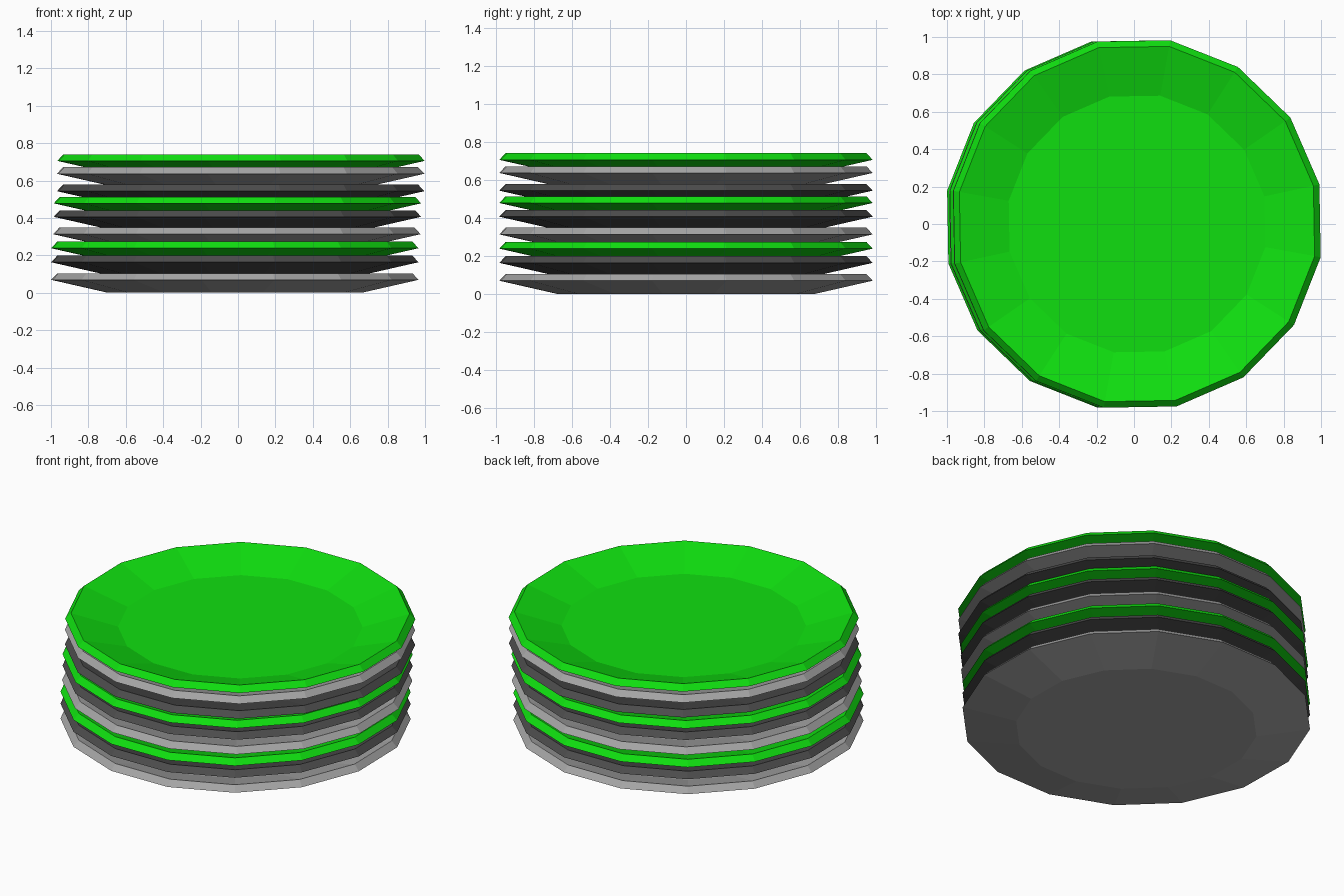
import bpy, bmesh, math

cube = bpy.data.objects.get("Cube")
if cube:
    bpy.data.objects.remove(cube, do_unlink=True)


def make_material(name, color):
    m = bpy.data.materials.new(name)
    m.use_nodes = True
    m.diffuse_color = (*color, 1)
    m.node_tree.nodes["Principled BSDF"].inputs["Base Color"].default_value = (*color, 1)
    return m


MATS = {
    "green": make_material("bright_green", (0.005, 0.74, 0.005)),
    "light": make_material("light_grey", (0.38, 0.38, 0.38)),
    "dark": make_material("dark_grey", (0.072, 0.072, 0.072)),
}

SIDES = 16
# Plate cross-section (radius, height): foot, rim, lip, inner floor
PROFILE = [(0.69, 0.0), (0.998, 0.069), (0.965, 0.104), (0.697, 0.02)]


def make_plate(name, x, z, mat):
    bm = bmesh.new()
    rings = []
    for r, h in PROFILE:
        ring = []
        for i in range(SIDES):
            a = math.tau * (i + 0.5) / SIDES
            ring.append(bm.verts.new((r * math.cos(a), r * math.sin(a), h)))
        rings.append(ring)
    # Sloped bands between neighbouring rings
    for low, high in zip(rings, rings[1:]):
        for i in range(SIDES):
            j = (i + 1) % SIDES
            bm.faces.new((low[i], low[j], high[j], high[i]))
    # Underside and eating surface
    bm.faces.new(rings[0][::-1])
    bm.faces.new(rings[-1])
    bmesh.ops.recalc_face_normals(bm, faces=bm.faces)
    mesh = bpy.data.meshes.new(name)
    bm.to_mesh(mesh)
    bm.free()
    mesh.materials.append(mat)
    obj = bpy.data.objects.new(name, mesh)
    obj.location = (x, 0, z)
    obj.rotation_euler.z = math.radians(1)
    bpy.context.collection.objects.link(obj)


# Slightly uneven stack: sideways shift, base height, colour
STACK = [
    (-0.017, 0.0, "light"),
    (-0.017, 0.094, "dark"),
    (-0.017, 0.169, "green"),
    (-0.006, 0.244, "light"),
    (-0.003, 0.337, "dark"),
    (-0.003, 0.409, "green"),
    (0.014, 0.474, "dark"),
    (0.014, 0.567, "light"),
    (0.016, 0.636, "green"),
]
for n, (x, z, color) in enumerate(STACK, 1):
    make_plate(f"plate_{n}_{color}", x, z, MATS[color])
